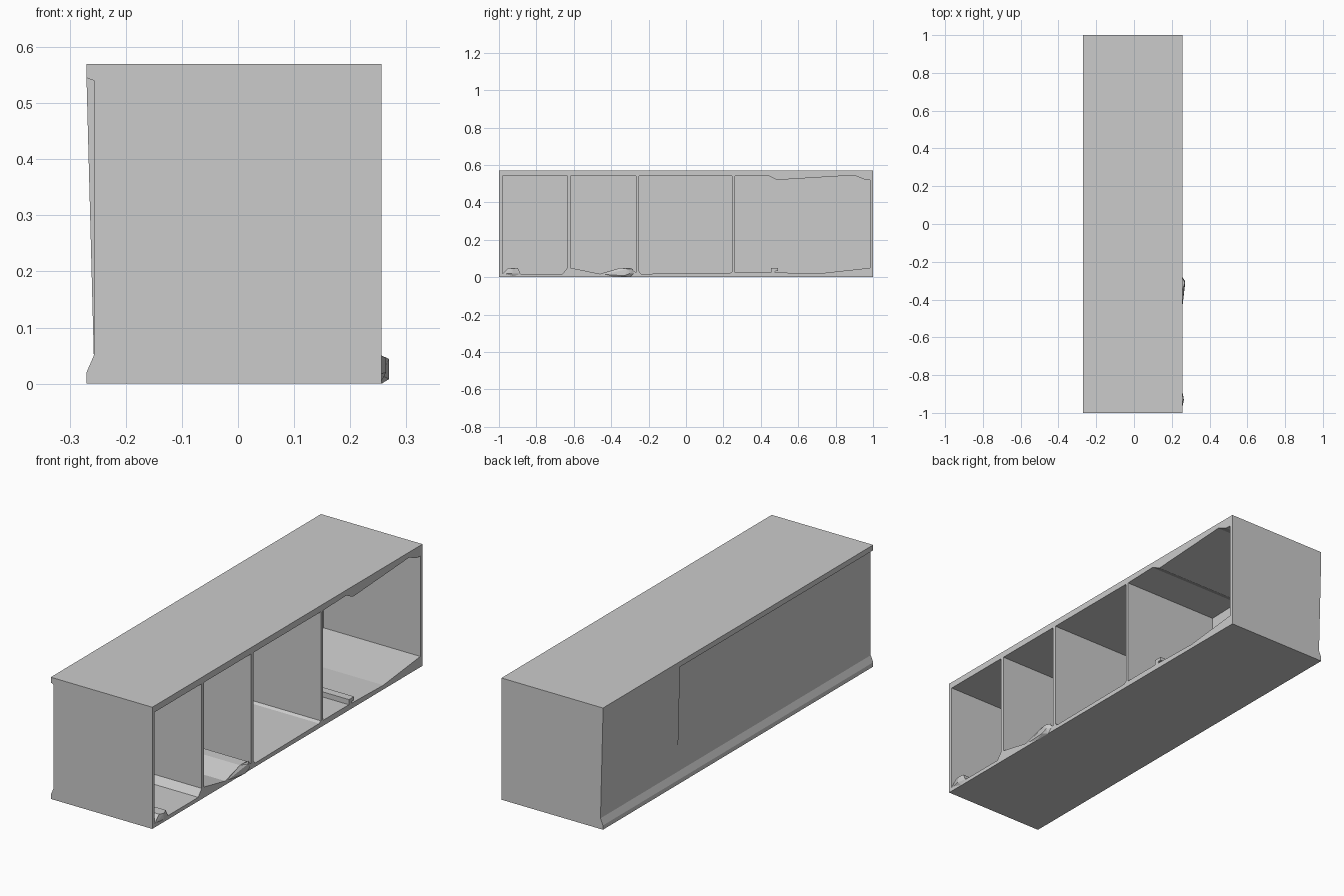
import bpy, bmesh

if "Cube" in bpy.data.objects:
    bpy.data.objects.remove(bpy.data.objects["Cube"])

BACK, FRONT, TIP = -0.27, 0.256, 0.269   # depth positions along x
INNER = -0.245                           # inside face of the back panel


def finish(name, bm):
    bmesh.ops.recalc_face_normals(bm, faces=bm.faces)
    mesh = bpy.data.meshes.new(name)
    bm.to_mesh(mesh)
    bm.free()
    ob = bpy.data.objects.new(name, mesh)
    bpy.context.collection.objects.link(ob)
    return ob


def prism(name, profile, axis, a, b):
    """Extrude a (y,z) profile along x, or an (x,z) profile along y."""
    bm = bmesh.new()
    place = (lambda p, t: (t, p[0], p[1])) if axis == 'x' else (lambda p, t: (p[0], t, p[1]))
    lo = [bm.verts.new(place(p, a)) for p in profile]
    hi = [bm.verts.new(place(p, b)) for p in profile]
    bm.faces.new(lo)
    bm.faces.new(hi)
    n = len(profile)
    for i in range(n):
        j = (i + 1) % n
        bm.faces.new((lo[i], lo[j], hi[j], hi[i]))
    return finish(name, bm)


def hull(name, points):
    bm = bmesh.new()
    for p in points:
        bm.verts.new(p)
    bmesh.ops.convex_hull(bm, input=bm.verts)
    return finish(name, bm)


# Cabinet body: top lip and bottom skirt overhang the recessed back
body = prism("cabinet_body", [
    (FRONT, 0), (FRONT, 0.57), (BACK, 0.57), (BACK, 0.545), (-0.257, 0.54),
    (-0.257, 0.05), (BACK, 0.02), (BACK, 0)], 'y', -1, 1)

# Four open bays as (y, z) outlines, each with its own worn floor
bays = [
    [(-0.982, 0.54), (-0.982, 0.018), (-0.95, 0.05), (-0.9, 0.05), (-0.885, 0.018),
     (-0.66, 0.018), (-0.634, 0.05), (-0.634, 0.54)],
    [(-0.617, 0.54), (-0.617, 0.05), (-0.46, 0.018), (-0.35, 0.05), (-0.3, 0.05),
     (-0.268, 0.025), (-0.268, 0.54)],
    [(-0.25, 0.54), (-0.25, 0.03), (-0.24, 0.018), (0.0, 0.02), (0.235, 0.022),
     (0.247, 0.03), (0.247, 0.54)],
    [(0.263, 0.54), (0.263, 0.026), (0.45, 0.026), (0.71, 0.02), (0.984, 0.05),
     (0.984, 0.52), (0.955, 0.522), (0.9, 0.545), (0.485, 0.52), (0.435, 0.545)],
]
for outline in bays:
    cutter = prism("bay_cutter", outline, 'x', INNER, 0.4)
    mod = body.modifiers.new("bay", 'BOOLEAN')
    mod.object = cutter
    mod.operation = 'DIFFERENCE'
    mod.solver = 'EXACT'
    bpy.context.view_layer.objects.active = body
    bpy.ops.object.modifier_apply(modifier=mod.name)
    bpy.data.objects.remove(cutter)

# Leaning section of the back panel
prism("back_panel_lean", [(BACK, 0.545), (-0.257, 0.05), (-0.257, 0.54)], 'y', 0.43, 1)

# Small bar lying on the floor of the wide bay
prism("floor_bar", [(0.455, 0.024), (0.475, 0.024), (0.478, 0.034), (0.493, 0.034),
                    (0.493, 0.05), (0.455, 0.05)], 'x', INNER, FRONT)

# Chipped bulges standing proud of the lower front edge
hull("small_bulge", [(FRONT, -0.97, 0.018), (FRONT, -0.95, 0.05), (FRONT, -0.9, 0.05),
                     (FRONT, -0.885, 0.018), (FRONT, -0.92, 0.005),
                     (0.263, -0.925, 0.046), (0.264, -0.93, 0.02)])
hull("large_bulge", [(FRONT, -0.44, 0.015), (FRONT, -0.35, 0.05), (FRONT, -0.285, 0.045),
                     (FRONT, -0.28, 0.02), (FRONT, -0.38, 0), (FRONT, -0.3, 0),
                     (TIP, -0.31, 0.044), (TIP, -0.3, 0.02), (TIP, -0.33, 0.008)])
